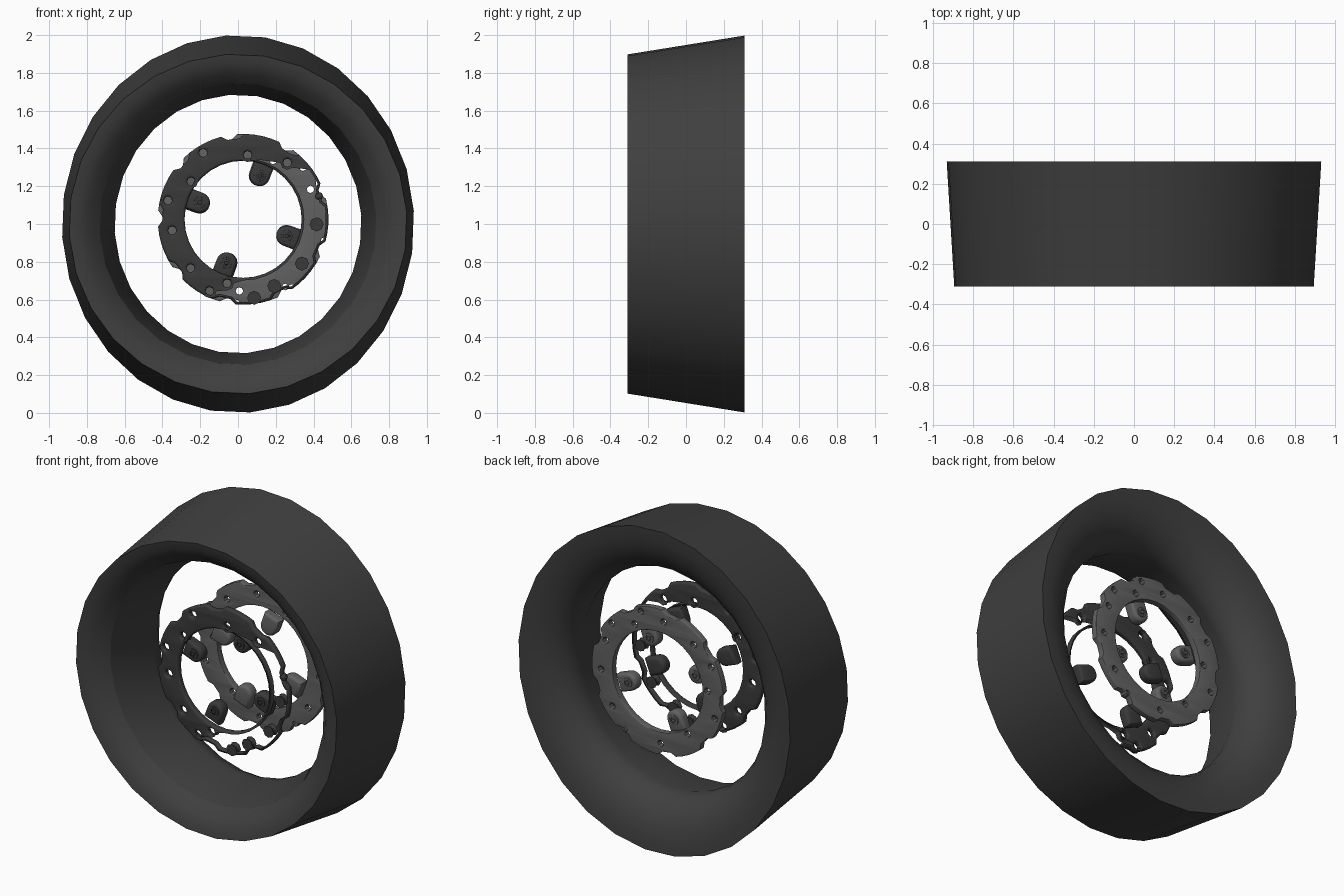
import bpy, bmesh
from math import sin, cos, radians, pi

if "Cube" in bpy.data.objects:
    bpy.data.objects.remove(bpy.data.objects["Cube"], do_unlink=True)

SIDES = 28
CX, CZ = 0.027, 1.025         # axis of the two discs


def material(name, value):
    m = bpy.data.materials.new(name)
    m.use_nodes = True
    color = (value, value, value, 1)
    m.diffuse_color = color
    bsdf = m.node_tree.nodes["Principled BSDF"]
    bsdf.inputs["Base Color"].default_value = color
    bsdf.inputs["Roughness"].default_value = 0.8
    return m


RUBBER = material("dark rubber", 0.05)
IRON = material("dark iron", 0.042)
STEEL = material("grey steel", 0.12)


def smooth(ob, angle):
    bpy.ops.object.select_all(action='DESELECT')
    ob.select_set(True)
    bpy.context.view_layer.objects.active = ob
    bpy.ops.object.shade_smooth_by_angle(angle=radians(angle))


def polar(angle, r):
    return r * cos(radians(angle)), r * sin(radians(angle))


def circle(x, y, r, n=12):
    return [(x + r * cos(2 * pi * i / n), y + r * sin(2 * pi * i / n)) for i in range(n)]


def plate(name, outlines, y, half, bevel, mat):
    """Extrude filled 2D outlines (later ones become holes) along y."""
    cu = bpy.data.curves.new(name, 'CURVE')
    cu.dimensions = '2D'
    cu.fill_mode = 'BOTH'
    cu.extrude = half - bevel
    cu.bevel_depth = bevel
    cu.bevel_resolution = 2
    cu.offset = -bevel
    for pts in outlines:
        sp = cu.splines.new('POLY')
        sp.points.add(len(pts) - 1)
        for p, (px, pz) in zip(sp.points, pts):
            p.co = (px, pz, 0, 1)
        sp.use_cyclic_u = True
    tmp = bpy.data.objects.new(name + "_outline", cu)
    bpy.context.collection.objects.link(tmp)
    bpy.context.view_layer.update()
    dg = bpy.context.evaluated_depsgraph_get()
    me = bpy.data.meshes.new_from_object(tmp.evaluated_get(dg))
    bpy.data.objects.remove(tmp, do_unlink=True)
    # weld the caps to the sides
    bm = bmesh.new()
    bm.from_mesh(me)
    bmesh.ops.remove_doubles(bm, verts=bm.verts, dist=0.0002)
    bmesh.ops.recalc_face_normals(bm, faces=bm.faces)
    bm.to_mesh(me)
    bm.free()
    me.materials.clear()
    me.materials.append(mat)
    ob = bpy.data.objects.new(name, me)
    ob.location = (CX, y, CZ)
    ob.rotation_euler = (pi / 2, 0, 0)
    bpy.context.collection.objects.link(ob)
    smooth(ob, 35)


# Tyre: closed (radius, y) section, slightly narrower in x toward the back
section = [(0.9, -0.31), (1.0, 0.31), (0.93, 0.305), (0.85, 0.285), (0.78, 0.25),
           (0.725, 0.2), (0.695, 0.145), (0.685, 0.09), (0.745, -0.205),
           (0.795, -0.265), (0.85, -0.3)]
bm = bmesh.new()
rings = []
for i in range(SIDES):
    a = radians(4 + 360 * i / SIDES)
    rings.append([bm.verts.new((r * cos(a) * (0.964 - 0.1 * y), y, 1 + r * sin(a)))
                  for r, y in section])
n = len(section)
for i in range(SIDES):
    p, q = rings[i], rings[(i + 1) % SIDES]
    for j in range(n):
        k = (j + 1) % n
        bm.faces.new((p[j], p[k], q[k], q[j]))
bmesh.ops.recalc_face_normals(bm, faces=bm.faces)
me = bpy.data.meshes.new("tyre")
bm.to_mesh(me)
bm.free()
me.materials.append(RUBBER)
tyre = bpy.data.objects.new("tyre", me)
bpy.context.collection.objects.link(tyre)
smooth(tyre, 25)


# Disc outline with shallow notches, and drilled holes as (angle, radius)
def notched(offset, teeth=9):
    pts = []
    for t in range(teeth):
        start = offset + t * 360 / teeth
        pts += [polar(start - 4, 0.428), polar(start + 4, 0.428)]
        pts += [polar(start + d, 0.452) for d in (8, 14, 20, 26, 32)]
    return pts


drilled = [(121, .41), (86, .34), (52, .38), (17, .42), (-4, .39), (-37, .39), (-65, .39),
           (-82, .42), (-104, .35), (-115, .42), (-137, .38), (-171, .38), (166, .41), (144, .34)]


def lug_outline(angle):
    """Tab with a round inner end that reaches out to the disc."""
    pts = [(0.318, -0.054), (0.318, 0.054)]
    pts += [(0.245 - 0.054 * sin(radians(t)), 0.054 * cos(radians(t))) for t in range(0, 181, 20)]
    c, s = cos(radians(angle)), sin(radians(angle))
    return [(x * c - y * s, x * s + y * c) for x, y in pts]


def brake_disc(side, sign, y, mat, bevel, turned):
    """turned maps each angle of the front disc to the angle on this one."""
    holes = [circle(*polar(turned(a), r), 0.019 + bevel * 0.2, 8) for a, r in drilled]
    plate(side + "_disc", [notched(turned(97)), circle(0, 0, 0.31, 32)] + holes,
          y, 0.02, bevel, mat)
    # four lugs on the inner side, bolted from outside
    for i in range(4):
        a = turned(69 + 90 * i)
        x, z = polar(a, 0.247)
        tag = f"{side}_{{}}_{i + 1}"
        plate(tag.format("lug"), [lug_outline(a)], y - sign * 0.055, 0.035, 0.018, mat)
        plate(tag.format("washer"), [circle(x, z, 0.03, 16), circle(x, z, 0.019, 16)],
              y - sign * 0.02, 0.006, 0.001, mat)
        plate(tag.format("bolt"), [circle(x, z, 0.012, 6)], y - sign * 0.018, 0.008, 0.001, mat)


brake_disc("front", -1, -0.165, IRON, 0.014, lambda a: a)
brake_disc("back", 1, 0.22, STEEL, 0.004, lambda a: 319 - a)
